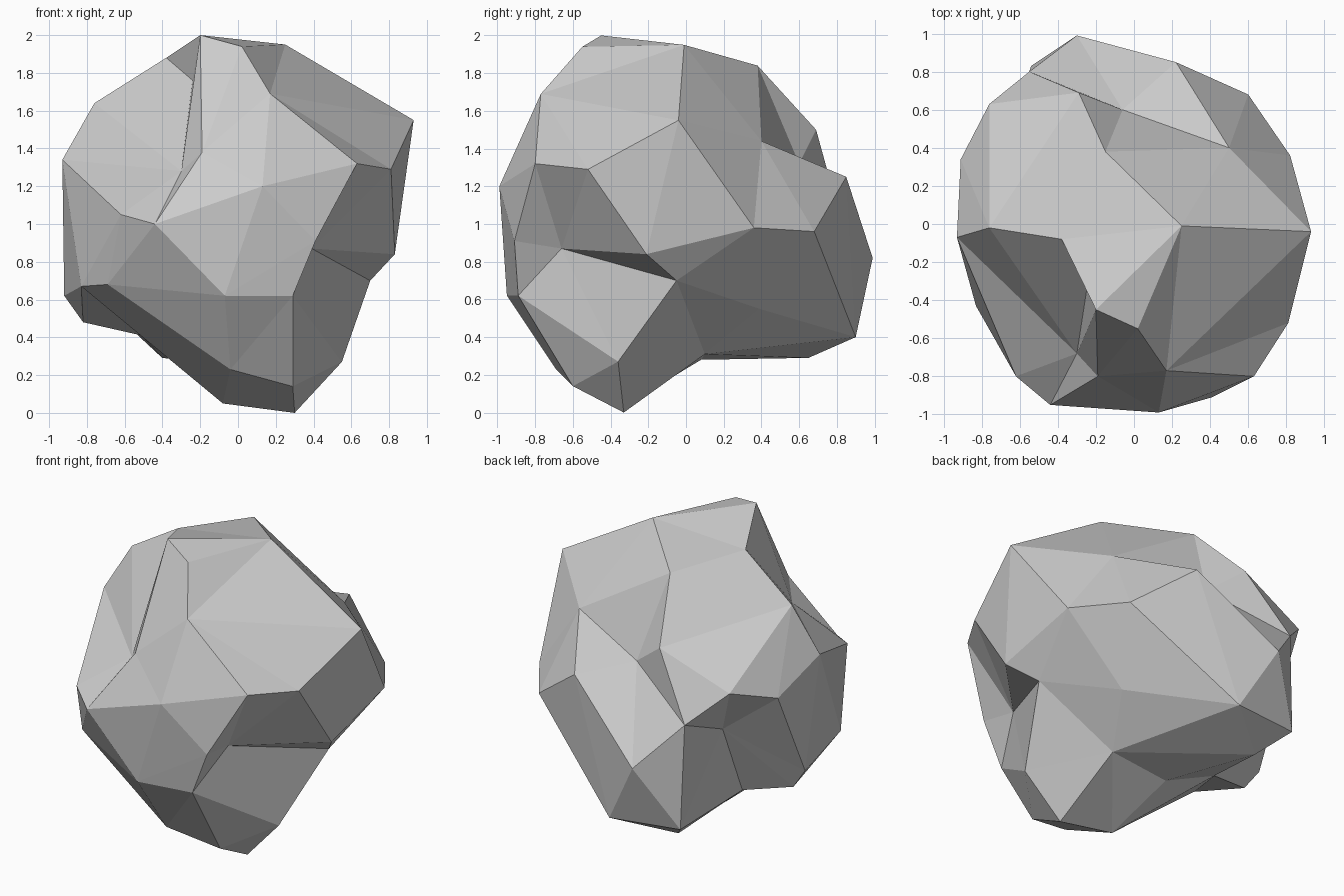
import bpy, bmesh
from mathutils import Vector

# Chipped corners of the boulder, as seen from its core
CORE = Vector((0, 0, 0.95))
corners = [
    # crown
    (-.2, -.45, 2), (.02, -.55, 1.94), (.25, -.01, 1.95), (.93, -.04, 1.55),
    (-.38, -.08, 1.88), (-.76, -.02, 1.64), (-.93, -.07, 1.34), (-.24, -.29, 1.76),
    # front face with its notch
    (.17, -.77, 1.69), (.63, -.8, 1.32), (.13, -.99, 1.2),
    (-.62, -.8, 1.05), (-.44, -.95, 1), (-.19, -.8, 1.38), (-.3, -.68, 1.28),
    (-.69, -.64, .68), (-.07, -.95, .62), (.29, -.89, .62), (.39, -.66, .87), (.41, -.91, .91),
    # right flank
    (.81, -.52, 1.29), (.83, -.21, .84), (.7, -.05, .7), (.55, -.36, .27),
    # back
    (.82, .36, .98), (.5, .4, 1.44), (.6, .68, .96), (.22, .85, 1.25), (-.06, .6, 1.32),
    (-.15, .38, 1.84), (-.29, .69, 1.5), (-.3, .99, .82),
    (-.07, .9, .4), (.42, .39, .55), (-.76, .63, 1.3), (-.55, .8, 1.1), (-.54, .83, .42),
    (-.52, .36, .9), (-.91, .34, 1.2), (-.92, .07, .62), (-.83, -.43, .67),
    # underside
    (.3, -.33, 0), (.29, -.6, .14), (-.08, -.3, .05), (-.04, -.69, .23),
    (-.4, .65, .29), (-.82, .05, .48), (.25, .1, .31), (-.51, .14, .41), (-.18, .08, .28),
]

# Connect the corners by wrapping their directions
bm = bmesh.new()
verts = [bm.verts.new((Vector(c) - CORE).normalized()) for c in corners]
bmesh.ops.convex_hull(bm, input=verts)

# Turn the creases of the crown ridge, the right hollow and the rear hollow
for a, b in ((2, 7), (21, 23), (36, 39)):
    edge = bm.edges.get((verts[a], verts[b]))
    if edge:
        bmesh.utils.edge_rotate(edge, True)

# Push every corner out to its real depth
for vert, target in zip(verts, corners):
    vert.co = target
bmesh.ops.recalc_face_normals(bm, faces=bm.faces[:])

mesh = bpy.data.meshes.new("boulder")
bm.to_mesh(mesh)
bm.free()
bpy.context.collection.objects.link(bpy.data.objects.new("boulder", mesh))
